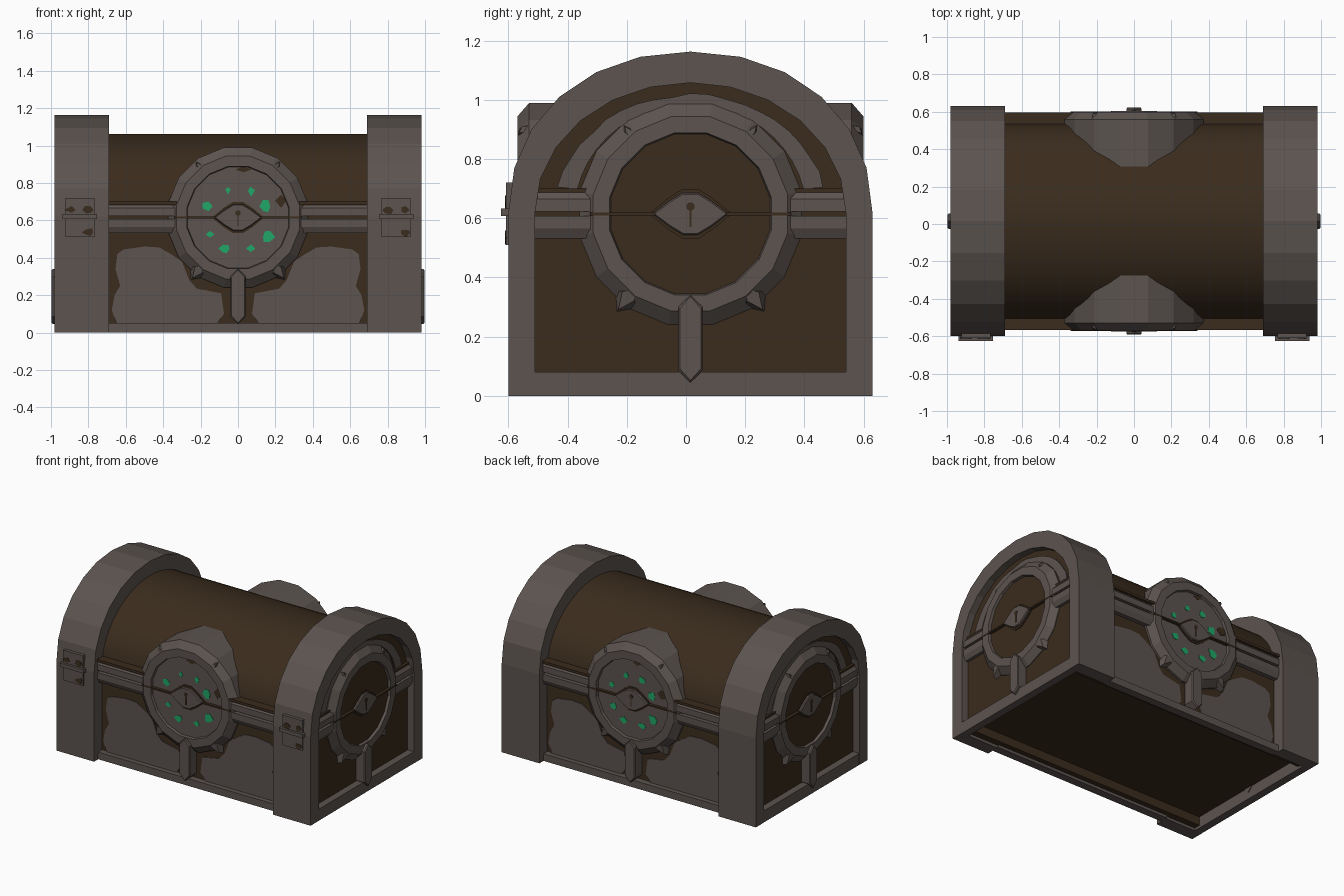
import bpy, bmesh, math, random
from mathutils import Matrix, Vector

random.seed(4)
if "Cube" in bpy.data.objects:
    bpy.data.objects.remove(bpy.data.objects["Cube"], do_unlink=True)


def material(name, rgb):
    m = bpy.data.materials.new(name)
    m.use_nodes = True
    m.diffuse_color = (*rgb, 1)
    m.node_tree.nodes["Principled BSDF"].inputs["Base Color"].default_value = (*rgb, 1)
    return m


WOOD = material("dark wood", (0.043, 0.025, 0.0125))
STONE = material("grey stone", (0.106, 0.087, 0.078))
GREEN = material("glowing green", (0.014, 0.38, 0.135))

MID = 0.615      # height of the lid seam
FRONT, END = 0.585, 0.975   # outward reach of the medallions


def loft(name, loops, mat, angle=0, caps=True):
    """Skin equal loops of (across, outward, up) points, then turn to face a side."""
    bm = bmesh.new()
    turn = Matrix.Translation((0, 0.015, 0)) @ Matrix.Rotation(math.radians(angle), 4, "Z")
    rows = [[bm.verts.new(turn @ Vector((u, -d, z))) for u, d, z in lp] for lp in loops]
    for a, b in zip(rows, rows[1:]):
        for i in range(len(a)):
            j = (i + 1) % len(a)
            bm.faces.new((a[i], a[j], b[j], b[i]))
    if caps:
        bm.faces.new(rows[0])
        bm.faces.new(rows[-1])
    bmesh.ops.recalc_face_normals(bm, faces=bm.faces)
    me = bpy.data.meshes.new(name)
    bm.to_mesh(me)
    bm.free()
    me.materials.append(mat)
    ob = bpy.data.objects.new(name, me)
    bpy.context.collection.objects.link(ob)
    return ob


def at(pts, d):
    return [(u, d, z) for u, z in pts]


def prism(name, pts, d0, d1, mat, angle=0):
    return loft(name, [at(pts, d0), at(pts, d1)], mat, angle)


def rect(u0, u1, z0, z1):
    return [(u0, z0), (u1, z0), (u1, z1), (u0, z1)]


def arch(half, rise, bottom, n, power=1.0):
    pts = [(half, bottom)]
    for i in range(n + 1):
        a = math.pi * i / n
        c = math.cos(a)
        pts.append((math.copysign(abs(c) ** power, c) * half,
                    0.62 + rise * abs(math.sin(a)) ** power))
    return pts + [(-half, bottom)]


def ngon(r, n=16, u=0, z=MID):
    return [(u + r * math.cos(math.tau * (i + 0.5) / n),
             z + r * math.sin(math.tau * (i + 0.5) / n)) for i in range(n)]


def shard(u, z, r, flat=1.0):
    n = random.choice((4, 5, 6))
    return [(u + r * random.uniform(0.6, 1.35) * math.cos(math.tau * i / n),
             z + flat * r * random.uniform(0.6, 1.35) * math.sin(math.tau * i / n))
            for i in range(n)]


def lens(w, h):
    half = [(-w, 0), (-w * 0.55, h * 0.62), (-w * 0.2, h), (w * 0.2, h), (w * 0.55, h * 0.62)]
    return [(u, MID + z) for u, z in half] + [(-u, MID - z) for u, z in half]


# Wooden chest body with barrel lid; the floor is raised inside the rim
body = prism("chest_body", arch(0.53, 0.443, 0.08, 28), -0.93, 0.93, WOOD, 90)
bpy.context.view_layer.objects.active = body
body.select_set(True)
bpy.ops.object.shade_smooth_by_angle(angle=math.radians(30))
body.select_set(False)

# Stone arch bands and sills at both ends
for side, angle in (("left", 90), ("right", -90)):
    outline = arch(0.615, 0.543, 0, 12, 0.95) + arch(0.525, 0.438, 0, 12)[::-1]
    prism(side + "_arch_band", outline, 0.69, 0.98, STONE, angle)
    prism(side + "_sill", rect(-0.527, 0.527, 0, 0.08), 0.925, 0.979, STONE, angle)

PATCH = [(0.645, 0.42), (0.61, 0.445), (0.57, 0.45), (0.5, 0.46), (0.42, 0.455), (0.36, 0.42),
         (0.3, 0.38), (0.26, 0.28), (0.22, 0.235), (0.09, 0.21), (0.075, 0.1), (0.11, 0.05),
         (0.65, 0.05), (0.675, 0.12), (0.66, 0.2), (0.63, 0.25), (0.655, 0.34)]
RUNES = [(-0.055, 0.15, 0.02), (0.07, 0.145, 0.027), (-0.165, 0.06, 0.025), (0.15, 0.06, 0.029),
         (-0.15, -0.09, 0.027), (0.155, -0.105, 0.033), (-0.07, -0.165, 0.03), (0.07, -0.165, 0.025)]


def dress_side(side, angle, top, long_side):
    """Medallion, eye, rails, spikes and strut on one side."""
    # Chamfered ring around a disc
    back = 0.27 if long_side else 0.91
    steps = [(0.382, back), (0.382, top - 0.04), (0.335, top), (0.279, top), (0.274, top - 0.02)]
    loft(side + "_medallion_ring", [at(ngon(r), d) for r, d in steps], STONE, angle, caps=False)
    disc = top - 0.018
    prism(side + "_medallion_disc", ngon(0.283), disc - 0.03, disc,
          STONE if long_side else WOOD, angle)
    prism(side + "_seam", rect(-0.34, 0.34, MID - 0.005, MID + 0.005), disc - 0.01, top + 0.002,
          WOOD, angle)

    # Eye with keyhole
    prism(side + "_eye_socket", lens(0.14, 0.083), disc - 0.01, disc + 0.006, WOOD, angle)
    loft(side + "_eye", [at(lens(0.128, 0.071), disc), at(lens(0.128, 0.071), disc + 0.016),
                         at(lens(0.121, 0.066), disc + 0.022)], STONE, angle)
    prism(side + "_keyhole", ngon(0.015, 8, 0, MID + 0.025), disc, disc + 0.025, WOOD, angle)
    prism(side + "_keyhole_slot", rect(-0.004, 0.004, MID - 0.045, MID + 0.02), disc, disc + 0.025,
          WOOD, angle)

    # Rails along both edges of the seam, with a wooden ledge above
    reach = 0.69 if long_side else 0.53
    base = 0.52 if long_side else 0.92
    for s, tag in ((-1, "a"), (1, "b")):
        for v, part, width in ((-1, "lower", 0.083), (1, "upper", 0.072)):
            section = [(base, 0.008), (top - 0.008, 0.008), (top - 0.008, 0.05),
                       (top - 0.025, width), (base, width)]
            loft(f"{side}_{part}_rail_{tag}",
                 [[(s * u, d, MID + v * h) for d, h in section] for u in (0.29, reach)],
                 STONE, angle)
        ledge = sorted((s * 0.3, s * reach))
        prism(f"{side}_ledge_{tag}", rect(*ledge, 0.683, 0.7), base - 0.04,
              top - (0.004 if long_side else 0.025), WOOD, angle)

        # Spikes gripping the ring
        for v, r0, r1, w in ((-1, 0.31, 0.415, 0.05), (1, 0.3, 0.378, 0.018)):
            a = math.radians(53)
            cu, cz = s * math.cos(a), v * math.sin(a)

            def spot(r, t, d):
                return (cu * r - cz * t, d, MID + cz * r + cu * t)
            foot = [spot(r0, 0, top - 0.05), spot(0.36, w, top - 0.05),
                    spot(r1, 0, top - 0.05), spot(0.36, -w, top - 0.05)]
            crest = [spot(r0 + 0.01, 0, top - 0.003), spot(0.35, w * 0.5, top - 0.005),
                     spot(r1 - 0.01, 0, top - 0.015), spot(0.35, -w * 0.5, top - 0.005)]
            loft(f"{side}_spike_{tag}_{'low' if v < 0 else 'high'}", [foot, crest], STONE, angle)

    # Pointed strut below the medallion
    def strut(w, z0, z1):
        return [(0, z0), (w, z0 + 0.04), (w, z1 - 0.04), (0, z1), (-w, z1 - 0.04), (-w, z0 + 0.04)]
    loft(side + "_strut", [at(strut(0.041, 0.045, 0.34), base),
                           at(strut(0.041, 0.045, 0.34), top + 0.015),
                           at(strut(0.036, 0.052, 0.335), top + 0.022)], STONE, angle)


for side, angle in (("front", 0), ("back", 180)):
    dress_side(side, angle, FRONT, True)
    disc = FRONT - 0.018
    # Glowing runes and worn chips on the disc
    for k, (u, z, r) in enumerate(RUNES):
        prism(f"{side}_rune_{k}", shard(u, MID + z, r), disc - 0.002, disc + 0.003, GREEN, angle)
    for k, (u, z, flat) in enumerate(((0.03, 0.872, 0.45), (0.23, 0.705, 0.9))):
        prism(f"{side}_chip_{k}", shard(u, z, 0.036, flat), disc - 0.002, disc + 0.003, WOOD, angle)
    # Hollow skirt, bottom rim and worn stone facing
    prism(side + "_skirt", rect(-0.925, 0.925, 0.02, 0.1), 0.48, 0.526, WOOD, angle)
    prism(side + "_bottom_rim", rect(-0.69, 0.69, 0, 0.05), 0.515, 0.57, STONE, angle)
    for s, tag in ((-1, "a"), (1, "b")):
        prism(f"{side}_stone_patch_{tag}", [(s * u, z) for u, z in PATCH], 0.525, 0.536,
              STONE, angle)

for side, angle in (("left_end", 90), ("right_end", -90)):
    dress_side(side, angle, END, False)
    # Stone crescent over the medallion
    span = [math.radians(13 + 154 * i / 20) for i in range(21)]
    edge = [(random.uniform(0.455, 0.468) * math.cos(a), MID + random.uniform(0.395, 0.408) * math.sin(a))
            for a in span]
    edge += [(0.392 * math.cos(a), MID + 0.37 * math.sin(a)) for a in reversed(span)]
    prism(side + "_stone_crescent", edge, 0.92, 0.938, STONE, angle)

# Latches on the front of the bands
for s, tag in ((-1, "right"), (1, "left")):
    c = s * 0.845
    prism(tag + "_latch_plate", rect(c - 0.077, c + 0.077, 0.51, 0.72), 0.6, 0.624, STONE)
    prism(tag + "_latch_bar", rect(c - 0.092, c + 0.092, 0.607, 0.633), 0.6, 0.64, STONE)
    for k, (u, z) in enumerate(((-0.045, 0.655), (0.045, 0.655), (0.045, 0.535))):
        prism(f"{tag}_latch_chip_{k}", shard(c + u, z, 0.03, 0.7), 0.62, 0.627, WOOD)
